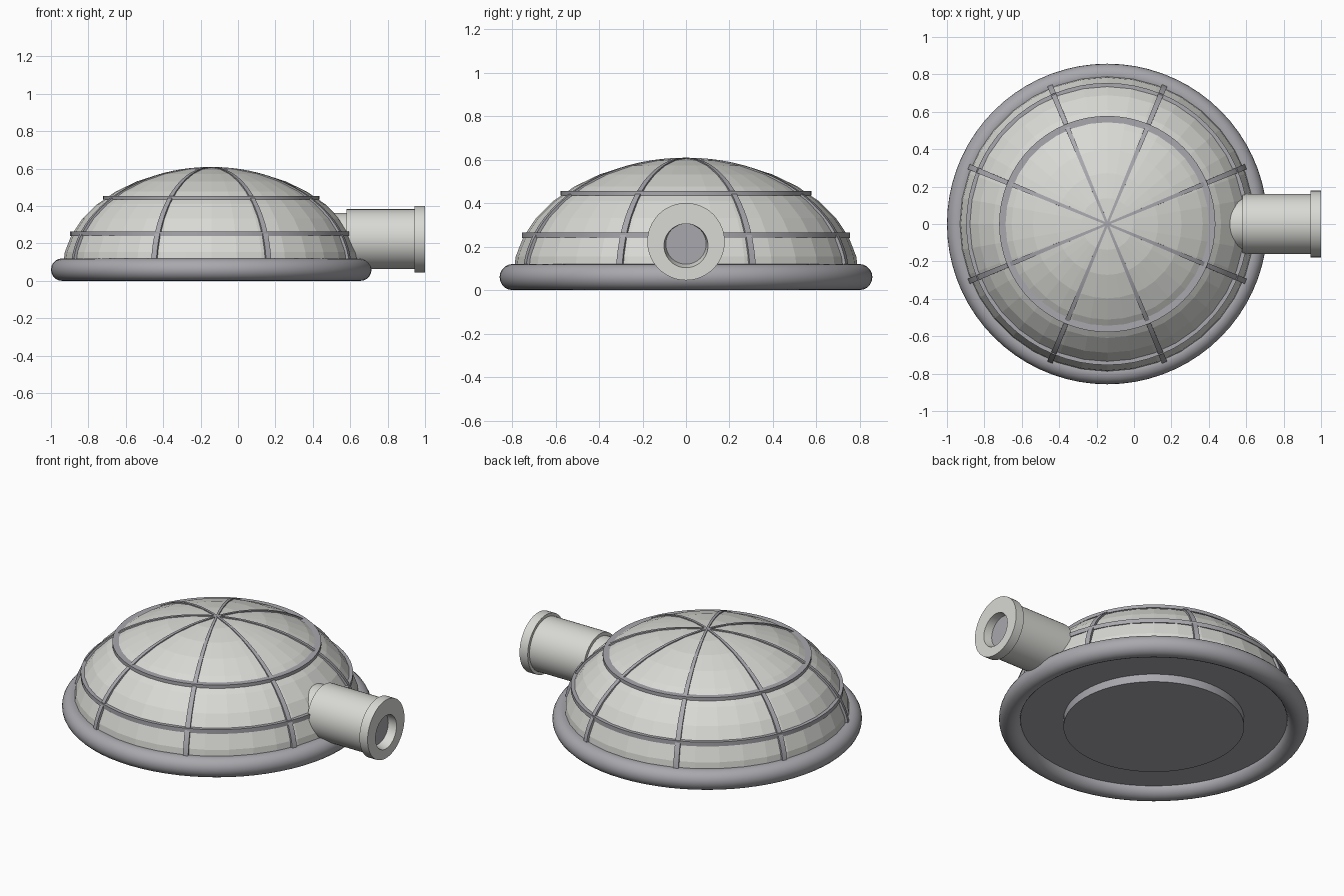
import bpy, bmesh
from math import sin, cos, radians, sqrt, tau

cube = bpy.data.objects.get("Cube")
if cube:
    bpy.data.objects.remove(cube, do_unlink=True)

CX = -0.143                         # dome axis
DOME_R, DOME_H, DOME_Z = 0.795, 0.545, 0.06


def material(name, color):
    m = bpy.data.materials.new(name)
    m.use_nodes = True
    m.diffuse_color = color
    m.node_tree.nodes["Principled BSDF"].inputs["Base Color"].default_value = color
    return m


shell_grey = material("light shell grey", (0.69, 0.69, 0.66, 1))
steel = material("steel grey", (0.39, 0.39, 0.42, 1))


def finish(name, bm, mats, smooth):
    bmesh.ops.remove_doubles(bm, verts=bm.verts, dist=1e-5)
    bmesh.ops.recalc_face_normals(bm, faces=bm.faces)
    mesh = bpy.data.meshes.new(name)
    bm.to_mesh(mesh)
    bm.free()
    for m in mats:
        mesh.materials.append(m)
    ob = bpy.data.objects.new(name, mesh)
    bpy.context.collection.objects.link(ob)
    if smooth:
        bpy.ops.object.select_all(action='DESELECT')
        ob.select_set(True)
        bpy.context.view_layer.objects.active = ob
        bpy.ops.object.shade_smooth_by_angle(angle=radians(35))
    return ob


def loft(name, place, profile, sides, mats, closed=False, smooth=True):
    """Join circles; place(point, angle) turns a profile point into a vertex."""
    bm = bmesh.new()
    rings = [[bm.verts.new(place(p, tau * i / sides)) for i in range(sides)]
             for p in profile]
    pairs = list(zip(rings, rings[1:]))
    if closed:
        pairs.append((rings[-1], rings[0]))
    for a, b in pairs:
        for i in range(sides):
            j = (i + 1) % sides
            bm.faces.new((a[i], a[j], b[j], b[i]))
    if not closed:
        bm.faces.new(rings[0])
        cap = bm.faces.new(rings[-1])
        cap.material_index = len(mats) - 1
    return finish(name, bm, mats, smooth)


def upright(p, a):
    return (CX + p[0] * cos(a), p[0] * sin(a), p[1])


def sideways(p, a):
    return (p[0], p[1] * cos(a), p[2] + p[1] * sin(a))


# Faceted dome
dome = [(DOME_R * cos(radians(t)), DOME_Z + DOME_H * sin(radians(t)))
        for t in range(0, 90, 10)] + [(0.001, DOME_Z + DOME_H)]
loft("dome_shell", upright, dome, 36, [shell_grey], smooth=False)

# Rounded foot ring
bpy.ops.mesh.primitive_torus_add(major_radius=0.797, minor_radius=0.06,
                                 major_segments=72, minor_segments=20,
                                 location=(CX, 0, 0.06))
foot = bpy.context.object
foot.name = "foot_ring"
foot.data.materials.append(steel)
bpy.ops.object.shade_smooth_by_angle(angle=radians(35))

# Underside plate and raised centre pad
loft("base_plate", upright, [(0.77, 0.055), (0.77, 0.08)], 64, [steel])
loft("base_pad", upright, [(0.5, 0.007), (0.5, 0.06)], 64, [steel])

# Horizontal bands
for name, r, z, half in (("lower_band", 0.754, 0.252, 0.013),
                         ("upper_band", 0.578, 0.445, 0.01)):
    loft(name, upright, [(r, z - half), (r, z + half),
                         (r - 0.07, z + half), (r - 0.07, z - half)],
         64, [steel], closed=True)

# Eight tapering ribs running up to the crown
for k in range(8):
    bm = bmesh.new()
    sections = []
    for t in range(2, 91, 4):
        c, s = cos(radians(t)), sin(radians(t))
        w = 0.006 + 0.009 * c
        sections.append([bm.verts.new(((DOME_R + d) * c, y, DOME_Z + (DOME_H + e) * s))
                         for d, e, y in ((0.011, 0.004, -w), (0.011, 0.004, w),
                                         (-0.03, -0.03, w), (-0.03, -0.03, -w))])
    for a, b in zip(sections, sections[1:]):
        for i in range(4):
            j = (i + 1) % 4
            bm.faces.new((a[i], a[j], b[j], b[i]))
    bm.faces.new(sections[0])
    bm.faces.new(sections[-1])
    rib = finish(f"rib_{k + 1}", bm, [steel], True)
    rib.location.x = CX
    rib.rotation_euler.z = tau * (k + 0.5) / 8

# Side pipe: neck, barrel, end flange and shallow bore with a steel stop
AZ = 0.223
loft("side_pipe", sideways,
     [(0.4, 0.14, AZ), (0.58, 0.14, AZ), (0.58, 0.16, AZ), (0.945, 0.16, AZ),
      (0.945, 0.178, AZ), (1.0, 0.178, AZ), (1.0, 0.101, 0.204),
      (0.95, 0.093, 0.212)], 48, [shell_grey, steel])
